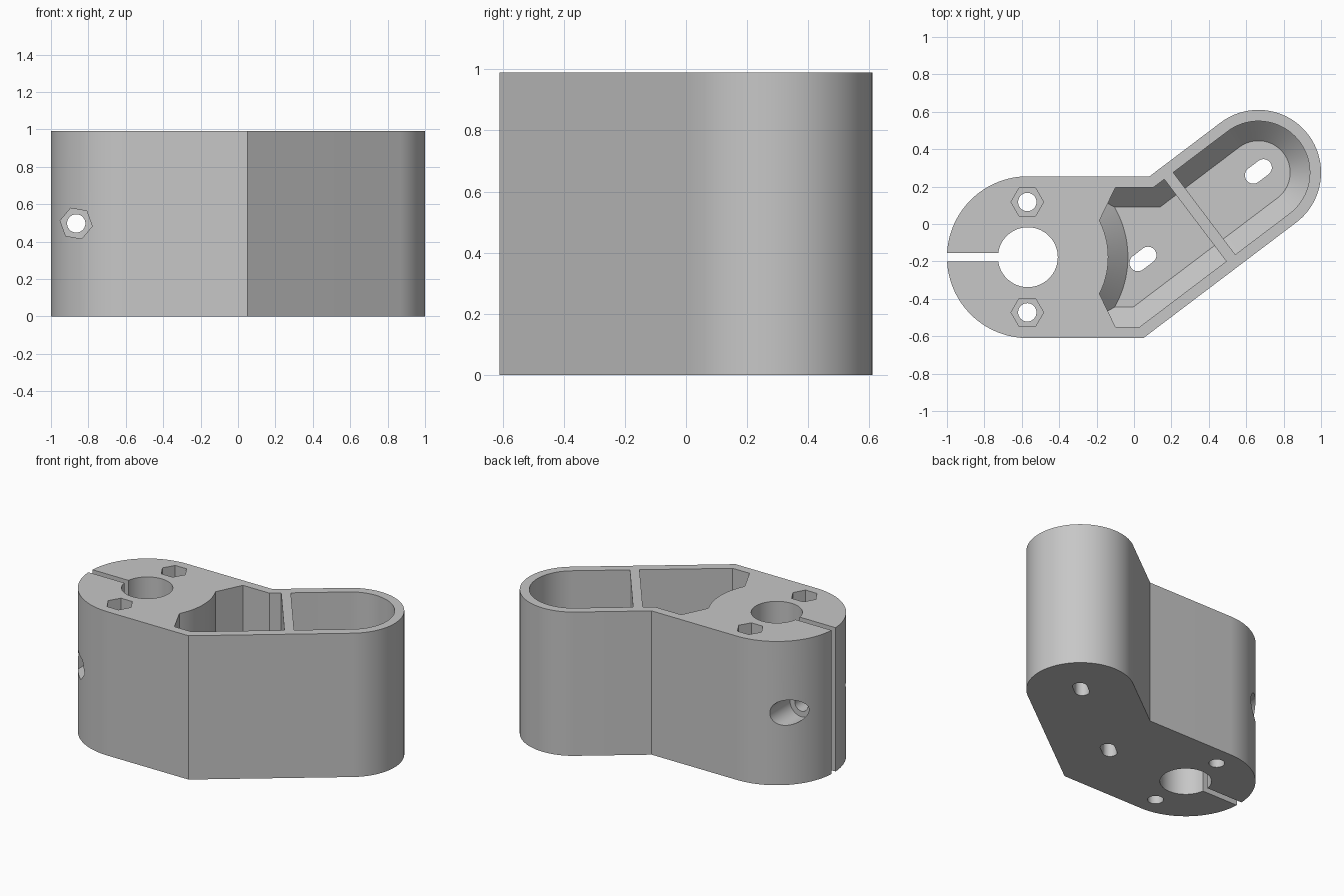
import bpy, bmesh, math

cube = bpy.data.objects.get("Cube")
if cube:
    bpy.data.objects.remove(cube, do_unlink=True)

HEIGHT, FLOOR, CHAMFER = 0.99, 0.10, 0.105
CLAMP = (-0.5675, -0.1775)          # clamp ring centre
TIP = (0.665, 0.275)                # centre of the rounded arm end
ANGLE = math.radians(37.1)
C, S = math.cos(ANGLE), math.sin(ANGLE)

grey = bpy.data.materials.new("plain grey")
grey.use_nodes = True
colour = (0.57, 0.57, 0.57, 1)
grey.diffuse_color = colour
grey.node_tree.nodes["Principled BSDF"].inputs["Base Color"].default_value = colour


def arc(centre, r, start, end, steps):
    """Points on an arc, angles in degrees, both ends included."""
    return [(centre[0] + r * math.cos(math.radians(start + (end - start) * i / steps)),
             centre[1] + r * math.sin(math.radians(start + (end - start) * i / steps)))
            for i in range(steps + 1)]


def ring(centre, r, sides=64, turn=0):
    return arc(centre, r, turn, turn + 360, sides)[:-1]


def arm(u, v):
    """Point in arm coordinates: u along the arm, v across it."""
    return (TIP[0] + u * C - v * S, TIP[1] + u * S + v * C)


def arm_at_y(v, y):
    """Point where the arm side line v meets a given y."""
    return arm((y - TIP[1] - v * C) / S, v)


def loft(name, levels, along_y=False):
    """Closed solid through (height, outline) levels, along z or y."""
    bm = bmesh.new()
    rows = [[bm.verts.new((a, h, b) if along_y else (a, b, h)) for a, b in pts]
            for h, pts in levels]
    for low, high in zip(rows, rows[1:]):
        n = len(low)
        for i in range(n):
            bm.faces.new((low[i], low[(i + 1) % n], high[(i + 1) % n], high[i]))
    bm.faces.new(rows[0][::-1])
    bm.faces.new(rows[-1])
    bmesh.ops.recalc_face_normals(bm, faces=bm.faces)
    mesh = bpy.data.meshes.new(name)
    bm.to_mesh(mesh)
    bm.free()
    mesh.materials.append(grey)
    obj = bpy.data.objects.new(name, mesh)
    bpy.context.collection.objects.link(obj)
    return obj


def activate(obj):
    bpy.ops.object.select_all(action='DESELECT')
    obj.select_set(True)
    bpy.context.view_layer.objects.active = obj


def cut(obj, cutter):
    """Subtract the cutter and discard it."""
    cutter.hide_render = True
    mod = obj.modifiers.new("cut", 'BOOLEAN')
    mod.operation = 'DIFFERENCE'
    mod.solver = 'EXACT'
    mod.object = cutter
    activate(obj)
    bpy.ops.object.modifier_apply(modifier=mod.name)
    bpy.data.objects.remove(cutter, do_unlink=True)


# Solid body: clamp ring running into the angled arm
tip_deg = math.degrees(ANGLE)
outline = (arc(CLAMP, 0.4325, 90, 270, 64) + [arm_at_y(-0.335, -0.61)]
           + arc(TIP, 0.335, tip_deg - 90, tip_deg + 90, 64) + [arm_at_y(0.335, 0.255)])
body = loft("bracket_body", [(0, outline), (HEIGHT, outline)])


# Pocket outlines, shrunk by d for the chamfer at the floor
def end_pocket(d):
    r = 0.275 - d
    return ([arm(-0.363, r), arm(-0.363, -r)]
            + arc(TIP, r, tip_deg - 90, tip_deg + 90, 48))


def middle_pocket(d):
    r, top, bottom = 0.275 - d, 0.195 - d, -0.55 + d
    corner = lambda y: (-0.28 + abs(y - CLAMP[1]) / 2.06, y)
    return [arm(-0.423, r), arm_at_y(r, top), corner(top), (-0.28, CLAMP[1]),
            corner(bottom), arm_at_y(-r, bottom), arm(-0.423, -r)]


def pocket_cutter(name, shape):
    return loft(name, [(FLOOR, shape(CHAMFER)), (FLOOR + CHAMFER, shape(0)),
                       (HEIGHT + 0.1, shape(0))])


cut(body, pocket_cutter("end_pocket", end_pocket))

# Middle pocket keeps a round flared wall around the clamp
middle = pocket_cutter("middle_pocket", middle_pocket)
wall = 0.43
cut(middle, loft("clamp_wall", [
    (FLOOR - 0.05, ring(CLAMP, wall + CHAMFER + 0.05, 96)),
    (FLOOR + CHAMFER, ring(CLAMP, wall, 96)),
    (HEIGHT + 0.2, ring(CLAMP, wall, 96))]))
cut(body, middle)


def through(name, pts, low=-0.1, high=HEIGHT + 0.1, along_y=False):
    cut(body, loft(name, [(low, pts), (high, pts)], along_y))


# Clamp bore and its slit
through("clamp_bore", ring(CLAMP, 0.16, 80))
through("clamp_slit", [(-1.1, -0.2), (-0.65, -0.2), (-0.65, -0.155), (-1.1, -0.155)])

# Vertical bolts with hexagonal nut recesses
for side in (-1, 1):
    spot = (CLAMP[0] - 0.003, CLAMP[1] + side * 0.295)
    through("bolt_hole", ring(spot, 0.049, 40))
    through("nut_recess", ring(spot, 0.087, 6), low=HEIGHT - 0.15)

# Cross bolt: nut recess at the front, round counterbore at the back
cross = (-0.865, 0.497)
through("cross_bolt_hole", ring(cross, 0.049, 40), -0.8, 0.4, True)
through("cross_nut_recess", ring(cross, 0.087, 6, -10), -0.8, -0.335, True)
through("cross_counterbore", ring(cross, 0.087, 48), -0.02, 0.4, True)

# Mounting slots through the pocket floors
for x, y in ((0.048, -0.187), (0.665, 0.281)):
    du, dv = 0.034 * C, 0.034 * S
    slot = (arc((x + du, y + dv), 0.045, tip_deg - 90, tip_deg + 90, 20)
            + arc((x - du, y - dv), 0.045, tip_deg + 90, tip_deg + 270, 20))
    through("mounting_slot", slot)

activate(body)
bpy.ops.object.shade_smooth_by_angle(angle=math.radians(25))
